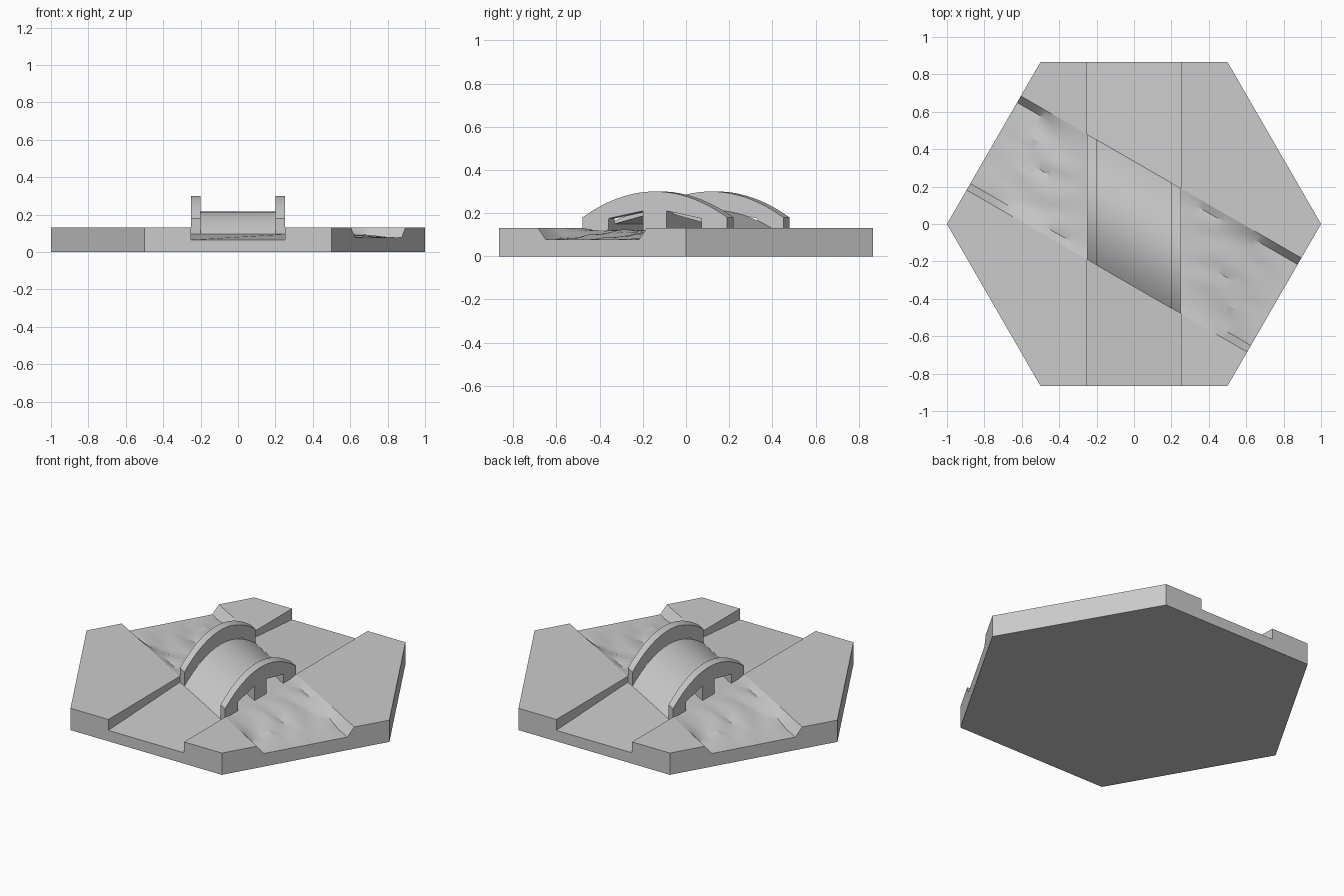
import bpy, bmesh, math

if "Cube" in bpy.data.objects:
    bpy.data.objects.remove(bpy.data.objects["Cube"])

stone = bpy.data.materials.new("stone_grey")
stone.use_nodes = True
GREY = (0.6, 0.6, 0.6, 1)
stone.diffuse_color = GREY
stone.node_tree.nodes["Principled BSDF"].inputs["Base Color"].default_value = GREY

APO = math.sqrt(3) / 2      # hexagon centre to side
BASE, TOP = 0.06, 0.13      # slab top, ground top
ROAD = 0.25                 # half width of road and bridge
HALF = 0.335                # half length of bridge along y
BANK = HALF * APO           # half width of river
SKEW = -math.tan(math.pi / 6)


def finish(name, bm, smooth=False):
    bmesh.ops.recalc_face_normals(bm, faces=bm.faces)
    mesh = bpy.data.meshes.new(name)
    bm.to_mesh(mesh)
    bm.free()
    mesh.materials.append(stone)
    obj = bpy.data.objects.new(name, mesh)
    bpy.context.collection.objects.link(obj)
    if smooth:
        bpy.ops.object.select_all(action="DESELECT")
        obj.select_set(True)
        bpy.context.view_layer.objects.active = obj
        bpy.ops.object.shade_smooth_by_angle(angle=math.radians(30))
    return obj


def half_turn(obj, name):
    """Copy a part to the opposite side of the tile."""
    twin = obj.copy()
    twin.name = name
    twin.rotation_euler.z = math.pi
    bpy.context.collection.objects.link(twin)


def prism(name, top, bottom):
    """Solid from a top outline of 3D points down to a flat bottom."""
    bm = bmesh.new()
    up = [bm.verts.new(p) for p in top]
    low = [bm.verts.new((p[0], p[1], bottom)) for p in top]
    bm.faces.new(up)
    bm.faces.new(low[::-1])
    for i in range(len(up)):
        j = (i + 1) % len(up)
        bm.faces.new((up[i], low[i], low[j], up[j]))
    return finish(name, bm)


def skewed(name, profile, x0, x1):
    """Extrude a (y, z) profile along the river direction."""
    bm = bmesh.new()
    a, b = [[bm.verts.new((x, y + x * SKEW, z)) for y, z in profile] for x in (x0, x1)]
    bm.faces.new(a)
    bm.faces.new(b[::-1])
    for i in range(len(a)):
        j = (i + 1) % len(a)
        bm.faces.new((a[i], b[i], b[j], a[j]))
    return finish(name, bm, True)


def river_point(t, n):
    """Point t along and n across the river."""
    return (t * APO + n / 2, -t / 2 + n * APO)


def arch(end, peak, hole_low, hole_high):
    """Arched outline with two slanted openings underneath."""
    steps = 24
    pts = [(-HALF, BASE)]
    for i in range(steps + 1):
        s = -1 + 2 * i / steps
        pts.append((s * HALF, end + (peak - end) * (1 - s * s)))
    pts.append((HALF, BASE))
    inner, outer = 0.055, 0.215
    hole = [(outer, BASE), (outer, hole_low), (inner, hole_high), (inner, BASE)]
    return pts + hole + [(-y, z) for y, z in reversed(hole)]


# Hexagonal slab
prism("base_slab", [(math.cos(a), math.sin(a), BASE)
                    for a in [i * math.pi / 3 for i in range(6)]], 0)

# Raised ground between road and river
near, far = river_point(APO, -BANK), river_point(APO, BANK)
wide = [(ROAD, APO), (ROAD, ROAD * SKEW + HALF), far, (1, 0), (0.5, APO)]
small = [(ROAD, -APO), (0.5, -APO), near, (ROAD, ROAD * SKEW - HALF)]
for label, outline in (("wide", wide), ("small", small)):
    block = prism(label + "_ground_left", [(x, y, TOP) for x, y in outline], BASE)
    half_turn(block, label + "_ground_right")

# Road ramps climbing to the bridge
ramp = prism("front_road", [(-ROAD, -APO, 0.065), (ROAD, -APO, 0.065),
                            (ROAD, ROAD * SKEW - HALF, 0.095),
                            (-ROAD, -ROAD * SKEW - HALF, 0.095)], BASE)
half_turn(ramp, "back_road")

# Rippled river with sloping banks
ROWS, COLS = 16, 14
bm = bmesh.new()
grid = []
for r in range(ROWS + 1):
    f = r / ROWS
    row = []
    for c in range(COLS + 1):
        if c in (0, COLS):
            n, z = math.copysign(BANK, c - 1), TOP
        else:
            n = (BANK - 0.04) * (2 * (c - 1) / (COLS - 2) - 1)
            start = (ROAD - n / 2) / APO
            t = start + (APO - start) * f
            fall = f * f * (3 - 2 * f)
            wave = math.sin(n * 38 + 2 * math.sin(t * 9)) + 0.6 * math.sin(n * 61 - t * 14)
            z = 0.122 - 0.044 * fall + 0.007 * wave * math.sin(math.pi * f)
        start = (ROAD - n / 2) / APO
        row.append(bm.verts.new((*river_point(start + (APO - start) * f, n), z)))
    grid.append(row)
for r in range(ROWS):
    for c in range(COLS):
        bm.faces.new((grid[r][c], grid[r + 1][c], grid[r + 1][c + 1], grid[r][c + 1]))
rim = bmesh.ops.extrude_edge_only(bm, edges=[e for e in bm.edges if e.is_boundary])
for v in rim["geom"]:
    if isinstance(v, bmesh.types.BMVert):
        v.co.z = BASE
river = finish("river_left", bm, True)
half_turn(river, "river_right")

# Water under the bridge
skewed("river_under_bridge", [(-0.25, BASE), (-0.25, 0.12), (0.25, 0.12), (0.25, BASE)],
       -ROAD, ROAD)

# Bridge deck and its two side walls
WALL = 0.05
skewed("bridge_deck", arch(0.095, 0.215, 0.15, 0.195), WALL - ROAD, ROAD - WALL)
skewed("bridge_wall_left", arch(0.18, 0.3, 0.175, 0.21), ROAD - WALL, ROAD)
skewed("bridge_wall_right", arch(0.18, 0.3, 0.175, 0.21), -ROAD, WALL - ROAD)
